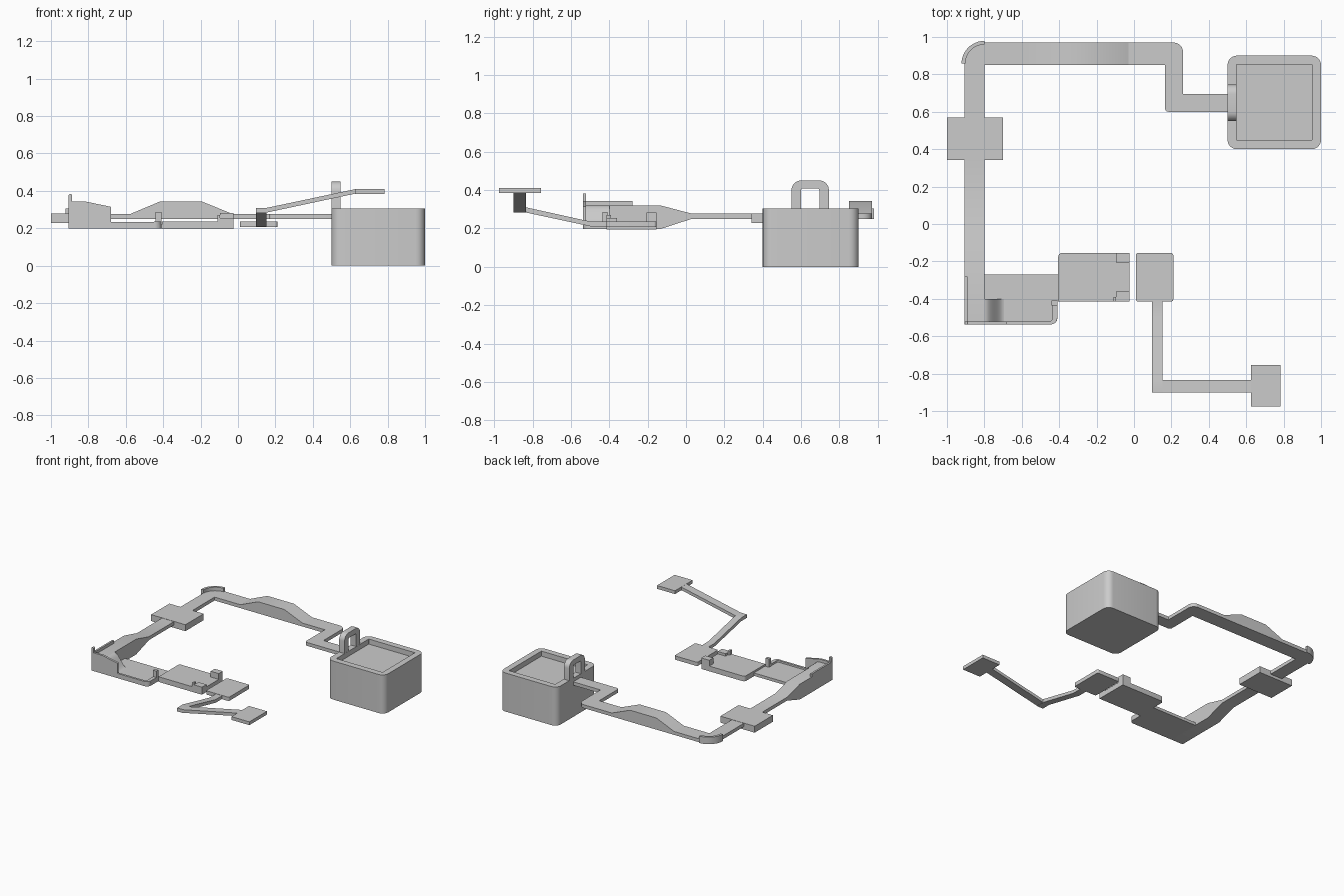
import bpy, bmesh
from math import sin, cos, pi
from mathutils import Vector

if "Cube" in bpy.data.objects:
    bpy.data.objects.remove(bpy.data.objects["Cube"])


def rounded(pts, seg=6):
    """Turn (x, y[, radius]) corners into an outline with rounded corners."""
    out = []
    for i, p in enumerate(pts):
        c = Vector(p[:2])
        if len(p) < 3:
            out.append(c)
            continue
        a = (Vector(pts[i - 1][:2]) - c).normalized()
        b = (Vector(pts[(i + 1) % len(pts)][:2]) - c).normalized()
        o = c + (a + b) * p[2]
        for k in range(seg + 1):
            t = k / seg * pi / 2
            out.append(o - b * p[2] * cos(t) - a * p[2] * sin(t))
    return out


def prism(name, pts, axis, lo, hi, recess=None):
    """Extrude an outline along an axis; optionally sink the top face."""
    put = {'x': lambda p, h: (h, p[0], p[1]),
           'y': lambda p, h: (p[0], h, p[1]),
           'z': lambda p, h: (p[0], p[1], h)}[axis]
    bm = bmesh.new()
    outline = rounded(pts)
    low = bm.faces.new([bm.verts.new(put(p, lo)) for p in outline])
    geo = bmesh.ops.extrude_face_region(bm, geom=[low])['geom']
    top = [g for g in geo if isinstance(g, bmesh.types.BMFace)][0]
    step = Vector(put((0, 0), hi - lo))
    bmesh.ops.translate(bm, vec=step, verts=top.verts)
    bmesh.ops.recalc_face_normals(bm, faces=bm.faces)
    if recess:
        bmesh.ops.inset_region(bm, faces=[top], thickness=recess[0])
        ring = bmesh.ops.extrude_face_region(bm, geom=[top])['geom']
        bmesh.ops.translate(bm, vec=(0, 0, -recess[1]),
                            verts=[g for g in ring if isinstance(g, bmesh.types.BMVert)])
        if top.is_valid:
            bm.faces.remove(top)
    me = bpy.data.meshes.new(name)
    bm.to_mesh(me)
    bm.free()
    ob = bpy.data.objects.new(name, me)
    bpy.context.collection.objects.link(ob)
    bpy.context.view_layer.objects.active = ob
    ob.select_set(True)
    bpy.ops.object.shade_smooth_by_angle(angle=0.5)
    ob.select_set(False)
    return ob


def box(name, x0, x1, y0, y1, z0, z1, r=None):
    c = (r,) if r else ()
    return prism(name, [(x0, y0) + c, (x1, y0) + c, (x1, y1) + c, (x0, y1) + c], 'z', z0, z1)


# Goal basin with a sunken top, and the arch over its entrance
prism('goal_basin', [(.5, .4, .05), (1, .4, .05), (1, .9, .05), (.5, .9, .05)],
      'z', 0, .305, recess=(.048, .04))
prism('goal_arch', [(.55, .30), (.55, .45, .05), (.745, .45, .05), (.745, .30),
                    (.695, .30), (.695, .408, .01), (.60, .408, .01), (.60, .30)],
      'x', .5, .547)

# Flat track running from the basin round to the left side
prism('main_track', [(.5, .6), (.5, .695), (.262, .695), (.262, .97, .05),
                     (-.905, .97, .1), (-.905, .57), (-.8, .57), (-.8, .85),
                     (.165, .85), (.165, .6, .02)], 'z', .25, .277)
prism('track_hill', [(-.575, .26), (-.575, .277), (-.42, .342), (-.19, .342),
                     (-.03, .277), (-.03, .26)], 'y', .85, .97)
box('crossing_platform', -1, -.7, .342, .57, .228, .279)

# Curved bumper around the corner
arc = [(r, k / 12) for r, ks in ((.122, range(13)), (.102, range(12, -1, -1))) for k in ks]
prism('corner_bumper', [(-.8 + r * cos(pi / 2 * (1 + t)), .857 + r * sin(pi / 2 * (1 + t)))
                        for r, t in arc], 'z', .25, .305)

# Track that swells up into the raised starting corner
prism('rising_track', [(.342, .25), (.03, .25), (-.13, .198), (-.535, .198),
                       (-.535, .319), (-.13, .319), (.03, .277), (.342, .277)],
      'x', -.905, -.8)

# Smooth slide down to the lower deck
curve = [(-.8 + .11 * k / 10, .22 + .099 * (.5 + .5 * cos(pi * k / 10))) for k in range(11)]
prism('slide', [(-.8, .2)] + curve + [(-.69, .2)], 'y', -.525, -.4)
prism('lower_deck', [(-.81, -.535), (-.41, -.535, .03), (-.41, -.41), (-.40, -.41),
                     (-.40, -.27), (-.81, -.27)], 'z', .198, .221)

# Guard walls
box('side_wall', -.905, -.89, -.535, -.28, .2, .342)
prism('front_wall', [(-.905, .198), (-.44, .198), (-.44, .235), (-.68, .235),
                     (-.68, .315), (-.81, .342), (-.905, .342)], 'y', -.537, -.52)
prism('corner_spike', [(-.905, .34), (-.905, .383, .007), (-.888, .383, .007), (-.888, .34)],
      'y', -.537, -.52)
prism('end_wall', [(-.45, -.537), (-.41, -.537, .035), (-.41, -.41), (-.438, -.41),
                   (-.438, -.52, .012), (-.45, -.52)], 'z', .198, .236)
box('end_wall_post', -.44, -.41, -.435, -.41, .2, .286)

# Docking block with two end posts
prism('docking_block', [(-.405, -.415), (-.025, -.415), (-.025, -.155), (-.405, -.155, .02)],
      'z', .195, .236)
for name, y0, y1, top in (('front_post', -.415, -.36, .255), ('back_post', -.205, -.155, .282)):
    box(name, -.095, -.025, y0, y1, .2, top)
box('front_post_stop', -.11, -.095, -.415, -.39, .2, .27)

# Landing pad and the bent ramp climbing to the top plate
box('landing_pad', .01, .21, -.415, -.155, .207, .237, r=.012)
prism('lower_ramp', [(-.41, .21), (-.495, .21), (-.83, .282), (-.9, .282),
                     (-.9, .309), (-.83, .309), (-.495, .235), (-.41, .235)], 'x', .097, .152)
prism('upper_ramp', [(.12, .282), (.152, .284), (.625, .385), (.64, .385),
                     (.64, .409), (.625, .409), (.152, .309), (.12, .309)], 'y', -.9, -.835)
box('top_plate', .625, .782, -.975, -.755, .384, .41)
